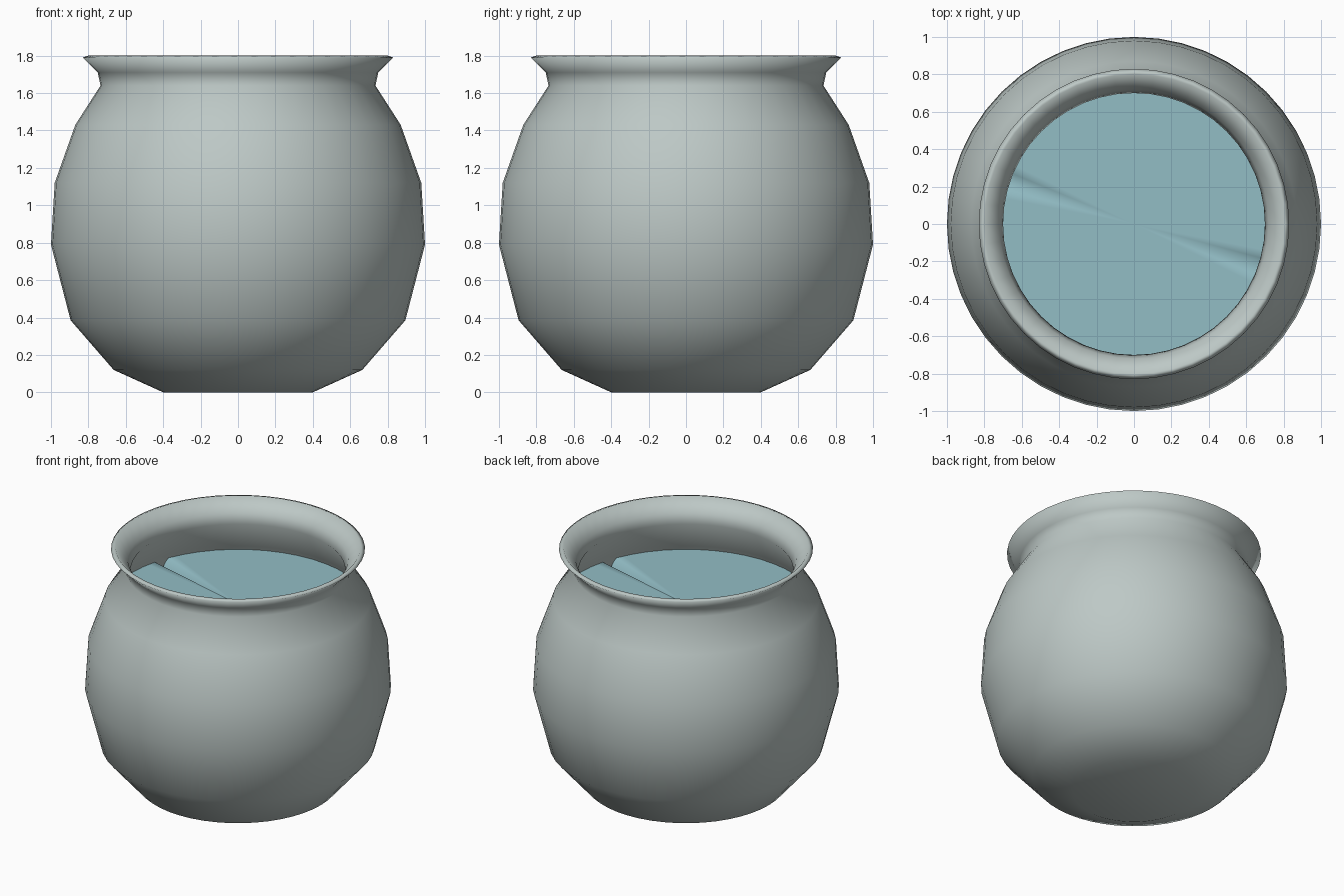
import bpy, bmesh
from math import cos, sin, tau

if "Cube" in bpy.data.objects:
    bpy.data.objects.remove(bpy.data.objects["Cube"], do_unlink=True)


def material(name, colour):
    mat = bpy.data.materials.new(name)
    mat.use_nodes = True
    mat.diffuse_color = (*colour, 1)
    mat.node_tree.nodes["Principled BSDF"].inputs["Base Color"].default_value = (*colour, 1)
    return mat


def finish(name, bm, mat):
    mesh = bpy.data.meshes.new(name)
    for face in bm.faces:
        face.smooth = True
    bm.to_mesh(mesh)
    bm.free()
    mesh.materials.append(mat)
    obj = bpy.data.objects.new(name, mesh)
    bpy.context.collection.objects.link(obj)
    return obj


def lathe(name, profile, mat, segments=48):
    """Revolve a radius/height profile about z; zero radii become poles."""
    bm = bmesh.new()
    rings = []
    for r, z in profile:
        count = segments if r else 1
        rings.append([bm.verts.new((r * cos(tau * i / segments), r * sin(tau * i / segments), z))
                      for i in range(count)])
    for low, high in zip(rings, rings[1:]):
        for i in range(segments):
            j = (i + 1) % segments
            corners = [low[i % len(low)], low[j % len(low)],
                       high[j % len(high)], high[i % len(high)]]
            bm.faces.new(list(dict.fromkeys(corners)))
    bmesh.ops.recalc_face_normals(bm, faces=bm.faces)
    return finish(name, bm, mat)


stone = material("pale grey clay", (0.51, 0.58, 0.565))
blue = material("water blue", (0.29, 0.51, 0.56))

# Pot: outer belly, neck and flared lip, then back down the inner wall
outer = [(0, 0), (0.4, 0), (0.665, 0.12), (0.895, 0.385), (1, 0.79), (0.98, 1.12),
         (0.87, 1.43), (0.735, 1.64), (0.75, 1.71), (0.83, 1.79)]
inner = [(0.8, 1.8), (0.72, 1.71), (0.7, 1.64), (0.835, 1.42), (0.945, 1.11),
         (0.965, 0.79), (0.86, 0.4), (0.645, 0.155), (0.39, 0.04), (0, 0.04)]
lathe("pot", outer + inner, stone)

# Water: a flat disc with a narrow groove on two opposite sides
water = lathe("water_surface", [(0, 1.39), (0.855, 1.39)], blue, 96)
if water.data.polygons[0].normal.z < 0:
    water.data.flip_normals()
for spoke in (43, 91):
    water.data.vertices[1 + spoke].co.z -= 0.09
